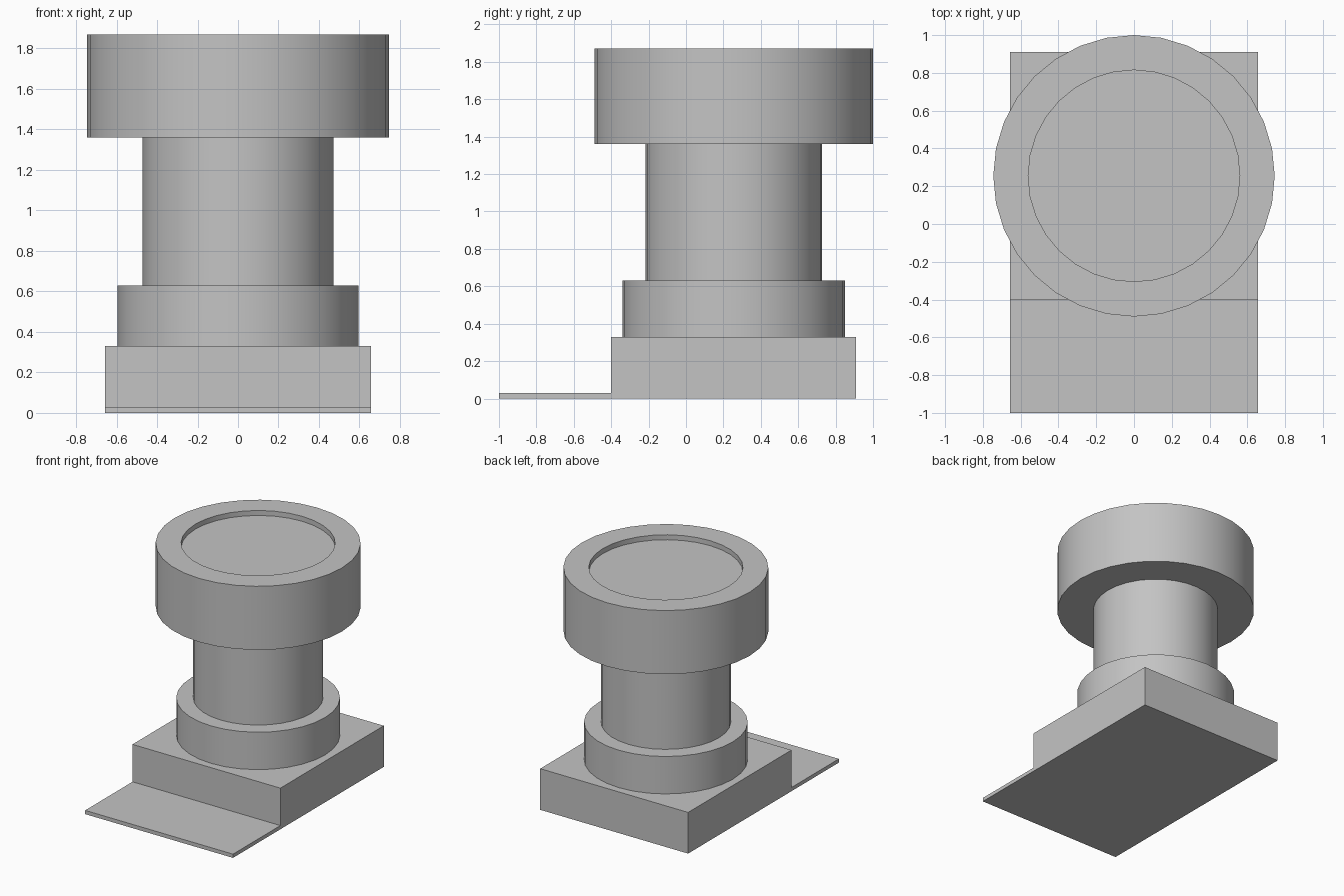
import bpy
import math

if "Cube" in bpy.data.objects:
    bpy.data.objects.remove(bpy.data.objects["Cube"], do_unlink=True)

GREY = (0.55, 0.55, 0.55, 1.0)
CENTRE_Y = 0.255
SIDES = 32

mat = bpy.data.materials.new("plain grey")
mat.use_nodes = True
mat.diffuse_color = GREY
mat.node_tree.nodes["Principled BSDF"].inputs["Base Color"].default_value = GREY


def make_object(name, verts, faces):
    mesh = bpy.data.meshes.new(name)
    mesh.from_pydata(verts, [], faces)
    mesh.materials.append(mat)
    obj = bpy.data.objects.new(name, mesh)
    bpy.context.collection.objects.link(obj)
    return obj


def turned(name, profile):
    """Solid of revolution from (radius, height) points, capped at both ends."""
    verts, faces = [], []
    for r, z in profile:
        for i in range(SIDES):
            a = math.tau * i / SIDES
            verts.append((r * math.cos(a), CENTRE_Y + r * math.sin(a), z))
    for k in range(len(profile) - 1):
        for i in range(SIDES):
            j = (i + 1) % SIDES
            lo, hi = k * SIDES, (k + 1) * SIDES
            faces.append((lo + i, lo + j, hi + j, hi + i))
    faces.append(tuple(reversed(range(SIDES))))
    faces.append(tuple(range(len(verts) - SIDES, len(verts))))
    obj = make_object(name, verts, faces)
    bpy.ops.object.select_all(action="DESELECT")
    obj.select_set(True)
    bpy.context.view_layer.objects.active = obj
    bpy.ops.object.shade_smooth_by_angle(angle=math.radians(30))
    return obj


def extruded(name, outline, half_width):
    """Extrude a (y, z) side outline across x."""
    n = len(outline)
    verts = [(x, y, z) for x in (-half_width, half_width) for y, z in outline]
    faces = [tuple(reversed(range(n))), tuple(range(n, 2 * n))]
    faces += [(i, (i + 1) % n, n + (i + 1) % n, n + i) for i in range(n)]
    return make_object(name, verts, faces)


# Block with a thin plate reaching forward
extruded("base", [(-1, 0), (0.91, 0), (0.91, 0.33), (-0.4, 0.33),
                  (-0.4, 0.03), (-1, 0.03)], 0.656)

# Round column
turned("collar", [(0.595, 0.33), (0.595, 0.63)])
turned("neck", [(0.472, 0.63), (0.472, 1.36)])

# Wide head with a shallow recess on top
turned("head", [(0.745, 1.36), (0.745, 1.87), (0.56, 1.87), (0.56, 1.83)])
